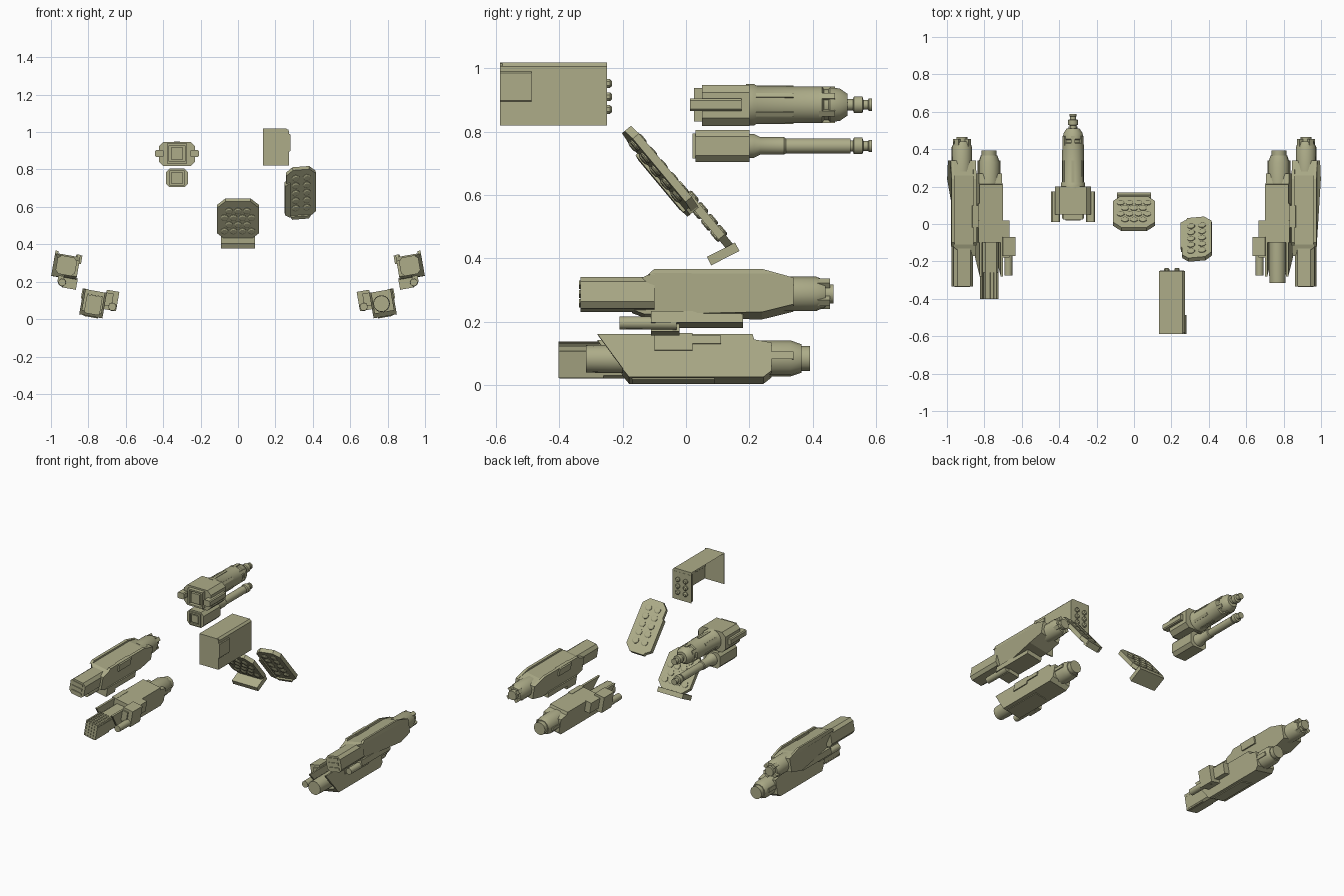
import bpy, bmesh, math
from mathutils import Matrix, Vector

cube = bpy.data.objects.get("Cube")
if cube:
    bpy.data.objects.remove(cube, do_unlink=True)

# One olive finish for every part
OLIVE_COLOR = (0.42, 0.415, 0.25, 1)
OLIVE = bpy.data.materials.new("olive")
OLIVE.use_nodes = True
OLIVE.diffuse_color = OLIVE_COLOR
OLIVE.node_tree.nodes["Principled BSDF"].inputs["Base Color"].default_value = OLIVE_COLOR
IDENTITY = Matrix.Identity(4)


def finish(name, bm, frame=IDENTITY, smooth=False, recalc=True):
    bm.transform(frame)
    if recalc:
        bmesh.ops.recalc_face_normals(bm, faces=bm.faces)
    mesh = bpy.data.meshes.new(name)
    bm.to_mesh(mesh)
    bm.free()
    mesh.materials.append(OLIVE)
    obj = bpy.data.objects.new(name, mesh)
    bpy.context.collection.objects.link(obj)
    if smooth:
        bpy.ops.object.select_all(action="DESELECT")
        obj.select_set(True)
        bpy.context.view_layer.objects.active = obj
        bpy.ops.object.shade_smooth_by_angle(angle=math.radians(35))


def box_mesh(x, y, z):
    """Box from three (low, high) ranges."""
    bm = bmesh.new()
    bmesh.ops.create_cube(bm, size=1)
    for v in bm.verts:
        v.co = Vector([lo + (hi - lo) * (c + 0.5) for c, (lo, hi) in zip(v.co, (x, y, z))])
    return bm


def box(name, x, y, z, frame=IDENTITY, bevel=0.0):
    bm = box_mesh(x, y, z)
    if bevel:
        # chamfer only the edges running front to back
        edges = [e for e in bm.edges if abs((e.verts[0].co - e.verts[1].co).normalized().y) > 0.9]
        bmesh.ops.bevel(bm, geom=edges, offset=bevel, segments=1, affect="EDGES")
    finish(name, bm, frame)


def lathe(name, profile, x=0, z=0, frame=IDENTITY, sides=16):
    """Round part along y from (y, radius) pairs."""
    bm = bmesh.new()
    rings = []
    for y, r in profile:
        angles = [math.tau * (i + 0.5) / sides for i in range(sides)]
        rings.append([bm.verts.new((x + r * math.cos(a), y, z + r * math.sin(a))) for a in angles])
    for a, b in zip(rings, rings[1:]):
        for i in range(sides):
            j = (i + 1) % sides
            bm.faces.new((a[i], a[j], b[j], b[i]))
    bm.faces.new(rings[0])
    bm.faces.new(rings[-1])
    finish(name, bm, frame, smooth=True)


def prism(name, outline, half_width, frame=IDENTITY, front=None, inset=0.0):
    """Side outline (y, z) extruded over x; the outer front corner is cut back."""
    bm = bmesh.new()
    sides = []
    for sx in (-1, 1):
        row = []
        for y, z in outline:
            cut = inset if sx > 0 and front is not None and y < front else 0
            row.append(bm.verts.new((sx * half_width - cut, y, z)))
        sides.append(row)
        bm.faces.new(row)
    a, b = sides
    for i in range(len(a)):
        j = (i + 1) % len(a)
        bm.faces.new((a[i], a[j], b[j], b[i]))
    finish(name, bm, frame)


def plate(name, outline, thickness, frame):
    """Flat outline in local x, y with thickness towards -z."""
    bm = bmesh.new()
    face = bm.faces.new([bm.verts.new((u, v, 0)) for u, v in outline])
    out = bmesh.ops.extrude_face_region(bm, geom=[face])
    for v in out["geom"]:
        if isinstance(v, bmesh.types.BMVert):
            v.co.z -= thickness
    finish(name, bm, frame)


# Arm cannons: an upper and a lower one per side, leaning ten degrees
for side, s in (("left", 1), ("right", -1)):
    mirror = Matrix.Scale(s, 4, Vector((1, 0, 0)))
    lean = Matrix.Rotation(math.radians(-10), 4, "Y")
    up = mirror @ Matrix.Translation((0.92, 0, 0.288)) @ lean
    low = mirror @ Matrix.Translation((0.775, 0, 0.084)) @ lean

    n = side + "_upper_cannon_"
    prism(n + "body", [(-0.17, 0.035), (-0.11, 0.055), (0.26, 0.055), (0.34, 0.04),
                       (0.34, -0.045), (0.24, -0.07), (-0.13, -0.065), (-0.17, -0.05)],
          0.068, up, -0.12, 0.07)
    for x in (-0.06, 0.06):
        prism(n + "top_rail", [(-0.12, 0.05), (-0.1, 0.068), (0.24, 0.068), (0.34, 0.04)],
              0.008, up @ Matrix.Translation((x, 0, 0)))
    box(n + "nose", (-0.055, 0.05), (-0.333, -0.1), (-0.052, 0.048), up, 0.018)
    for z in (-0.03, 0, 0.03):
        box(n + "nose_slat", (-0.038, 0.034), (-0.338, -0.32), (z - 0.007, z + 0.007), up)
    lathe(n + "rear_cap", [(0.28, 0.055), (0.41, 0.055), (0.44, 0.042)], frame=up, sides=12)
    lathe(n + "rear_ring", [(0.43, 0.03), (0.465, 0.03)], frame=up, sides=12)
    for k in range(4):
        turn = Matrix.Rotation(math.pi * (k / 2 + 0.25), 4, "Y")
        box(n + "cap_rib", (-0.012, 0.012), (0.3, 0.455), (0.03, 0.05), up @ turn)
    box(n + "mount", (-0.075, 0.03), (-0.11, 0.18), (-0.097, -0.06), up)
    box(n + "mount_foot", (-0.075, 0.0), (-0.11, -0.02), (-0.12, -0.095), up)
    lathe(n + "side_barrel", [(-0.21, 0.02), (-0.03, 0.022)], 0.004, -0.094, up, 12)
    box(n + "inner_tab", (-0.078, -0.045), (-0.02, 0.1), (0.02, 0.066), up)

    n = side + "_lower_cannon_"
    # Body with an open front trough between two slanted cheeks
    prism(n + "body", [(-0.1, 0.068), (0.21, 0.068), (0.215, 0.05), (0.27, 0.04), (0.27, -0.05),
                       (0.245, -0.07), (-0.18, -0.07), (-0.2, -0.045), (-0.1, -0.045)], 0.063, low)
    for x in (-0.057, 0.057):
        prism(n + "cheek", [(-0.28, 0.068), (-0.1, 0.068), (-0.1, -0.07), (-0.18, -0.07)],
              0.006, low @ Matrix.Translation((x, 0, 0)))
    box(n + "keel", (-0.04, 0.04), (-0.17, 0.09), (-0.075, -0.06), low)
    if s > 0:
        lathe(n + "nose", [(-0.315, 0.043), (-0.24, 0.045), (-0.09, 0.045)], -0.008, 0, low)
    else:
        box(n + "nose", (-0.045, 0.04), (-0.4, -0.09), (-0.058, 0.042), low, 0.012)
        for k in range(5):
            x = -0.04 + k * 0.0185
            box(n + "nose_slat", (x - 0.004, x + 0.004), (-0.402, -0.26), (-0.055, 0.047), low)
    lathe(n + "rear_cap", [(0.2, 0.057), (0.33, 0.057), (0.365, 0.045)], frame=low, sides=12)
    lathe(n + "rear_ring", [(0.35, 0.04), (0.392, 0.04)], frame=low, sides=12)
    for x in (-0.055, 0.055):
        box(n + "cap_rib", (x - 0.005, x + 0.005), (0.22, 0.34), (-0.012, 0.012), low)
    box(n + "mount", (-0.128, -0.06), (-0.17, -0.07), (-0.02, 0.085), low)
    box(n + "mount_arm", (-0.1, -0.055), (-0.18, 0.02), (0.0, 0.07), low)
    lathe(n + "side_barrel", [(-0.275, 0.021), (-0.1, 0.023)], -0.105, 0, low, 12)
    box(n + "link", (0.04, 0.069), (-0.1, 0.02), (0.015, 0.07), low)
    box(n + "link_rear", (0.04, 0.069), (0.02, 0.11), (0.035, 0.062), low)

# Ammunition cover: open underneath and on its inner side
bm = box_mesh((0.135, 0.272), (-0.588, -0.25), (0.82, 1.018))
corner = [e for e in bm.edges if all(v.co.z > 1 and v.co.x > 0.2 for v in e.verts)]
bmesh.ops.bevel(bm, geom=corner, offset=0.012, segments=1, affect="EDGES")
bm.normal_update()
bmesh.ops.delete(bm, geom=[f for f in bm.faces if f.normal.x < -0.9 or f.normal.z < -0.9],
                 context="FACES_ONLY")
finish("cover_shell", bm, recalc=False)
box("cover_front_wall", (0.135, 0.27), (-0.588, -0.58), (0.82, 1.015))
box("cover_rear_wall", (0.14, 0.268), (-0.27, -0.249), (0.825, 1.0))
box("cover_side_hatch", (0.268, 0.28), (-0.587, -0.487), (0.895, 0.99), bevel=0.004)
for x in (0.175, 0.23):
    for z in (0.87, 0.91, 0.952):
        lathe("cover_stud", [(-0.25, 0.015), (-0.24, 0.015), (-0.234, 0.009)], x, z, sides=8)


def gun_mouth(name, x, z, size, y):
    """Raised square frame around an opening with a square breech inside."""
    for k in range(4):
        turn = Matrix.Translation((x, 0, z)) @ Matrix.Rotation(k * math.pi / 2, 4, "Y")
        box(name + "_frame", (-size, size), (y, y + 0.04), (size - 0.01, size), turn)
    half = size * 0.6
    box(name + "_breech", (x - half, x + half), (y + 0.003, y + 0.04), (z - half, z + half))


# Large gun
GX, GZ = -0.326, 0.885
box("large_gun_block", (GX - 0.097, GX + 0.097), (0.05, 0.2), (0.818, 0.948), bevel=0.025)
gun_mouth("large_gun_mouth", GX, GZ, 0.053, 0.025)
for s in (-1, 1):
    xs = sorted((GX + s * 0.07, GX + s * 0.117))
    box("large_gun_ear", xs, (0.012, 0.175), (0.866, 0.905), bevel=0.006)
lathe("large_gun_barrel", [(0.19, 0.066), (0.215, 0.066), (0.225, 0.06), (0.43, 0.058),
                           (0.435, 0.05), (0.45, 0.05), (0.455, 0.055), (0.485, 0.052),
                           (0.51, 0.035)], GX, GZ, sides=20)
for k in range(6):
    turn = Matrix.Translation((GX, 0, GZ)) @ Matrix.Rotation(k * math.pi / 3, 4, "Y")
    box("large_gun_rib", (-0.008, 0.008), (0.22, 0.34), (0.05, 0.0615), turn)
    box("large_gun_lug", (-0.01, 0.01), (0.42, 0.47), (0.045, 0.058), turn)

# Small gun
SX, SZ = -0.326, 0.755
box("small_gun_block", (SX - 0.059, SX + 0.059), (0.03, 0.2), (0.705, 0.805), bevel=0.02)
gun_mouth("small_gun_mouth", SX, SZ, 0.04, 0.02)
lathe("small_gun_barrel", [(0.19, 0.04), (0.215, 0.038), (0.235, 0.028), (0.31, 0.028),
                           (0.315, 0.024), (0.52, 0.024)], SX, SZ)

# Matching muzzle tips
for name, x, z in (("large_gun", GX, GZ), ("small_gun", SX, SZ)):
    lathe(name + "_muzzle", [(0.49, 0.018), (0.527, 0.018), (0.53, 0.027), (0.557, 0.027),
                             (0.56, 0.016), (0.575, 0.016), (0.577, 0.02), (0.588, 0.02)], x, z, sides=12)


# Tilted launcher panels with round cells on both faces
def panel_frame(x, y, z, yaw=0.0):
    down = Vector((0, 0.64, -0.768))
    out = Vector((0, 0.768, 0.64))
    basis = Matrix((Vector((-1, 0, 0)), down, out)).transposed().to_4x4()
    return Matrix.Translation((x, y, z)) @ basis @ Matrix.Rotation(yaw, 4, "Y")


def launcher(name, frame, width, length, chamfer, cells, thickness=0.026):
    w, c = width / 2, chamfer
    plate(name + "_plate", [(-w + c, 0), (w - c, 0), (w, c), (w, length - c), (w - c, length),
                            (c - w, length), (-w, length - c), (-w, c)], thickness, frame)
    to_cell = Matrix.Rotation(-math.pi / 2, 4, "X")
    for u, v in cells:
        spot = frame @ Matrix.Translation((u, v, 0)) @ to_cell
        lathe(name + "_cell", [(-0.008, 0.015), (-0.004, 0.021), (thickness + 0.004, 0.021),
                               (thickness + 0.008, 0.015)], frame=spot, sides=10)


center = panel_frame(0, -0.018, 0.645)
rows = [(0.065, 3), (0.112, 4), (0.16, 3), (0.205, 4)]
launcher("center_launcher", center, 0.225, 0.265, 0.045,
         [((k - (count - 1) / 2) * 0.048, v) for v, count in rows for k in range(count)])
plate("center_launcher_foot", [(-0.09, 0), (0.09, 0), (0.09, 0.1), (-0.09, 0.1)], 0.03,
      Matrix.Translation((0, 0.155, 0.45)) @ Matrix.Rotation(math.radians(-153), 4, "X")
      @ Matrix.Translation((0, 0, 0.03)))

offset = panel_frame(0.335, -0.178, 0.815, 0.12)
launcher("side_launcher", offset, 0.16, 0.33, 0.035,
         [(u, 0.055 + k * 0.052) for u in (-0.03, 0.03) for k in range(5)])
plate("side_launcher_skirt", [(0.06, 0.08), (0.088, 0.1), (0.088, 0.3), (0.06, 0.32)], 0.036, offset)
plate("side_launcher_lip", [(-0.05, 0.315), (0.06, 0.315), (0.05, 0.335), (-0.04, 0.335)], 0.036, offset)
